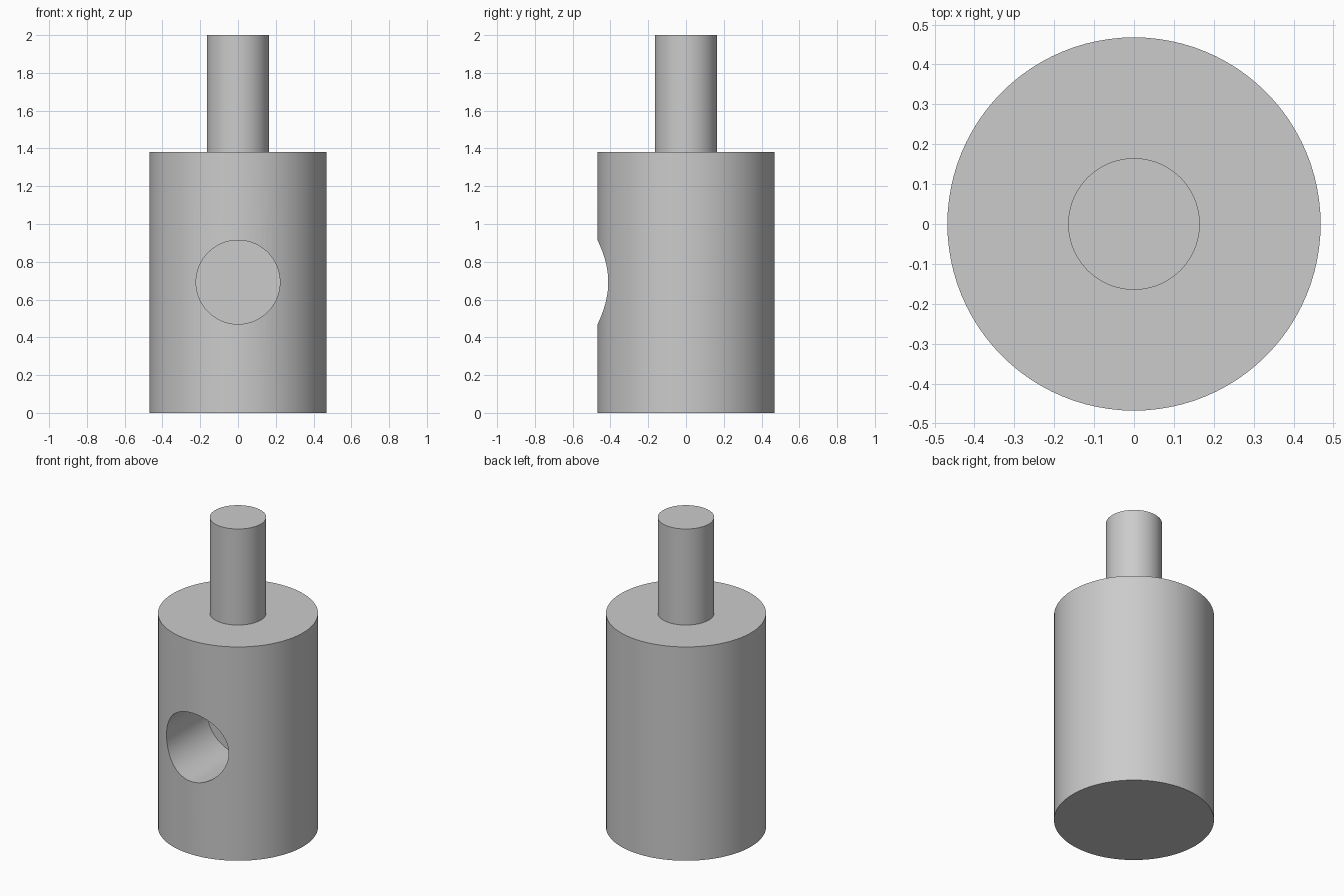
import bpy
import bmesh
import math

BODY_R, BODY_H = 0.468, 1.38
PIN_R, TOP = 0.165, 2.0
HOLE_R, HOLE_Z = 0.222, 0.692
SIDES = 96

default = bpy.data.objects.get("Cube")
if default:
    bpy.data.objects.remove(default, do_unlink=True)

# Plain grey material
grey = bpy.data.materials.new("plain_grey")
grey.use_nodes = True
color = (0.6, 0.6, 0.6, 1.0)
grey.diffuse_color = color
grey.node_tree.nodes["Principled BSDF"].inputs["Base Color"].default_value = color

# Stepped body and pin, turned from one profile
bm = bmesh.new()
profile = [(0, 0), (BODY_R, 0), (BODY_R, BODY_H), (PIN_R, BODY_H), (PIN_R, TOP), (0, TOP)]
verts = [bm.verts.new((r, 0, z)) for r, z in profile]
edges = [bm.edges.new(pair) for pair in zip(verts, verts[1:])]
bmesh.ops.spin(bm, geom=verts + edges, cent=(0, 0, 0), axis=(0, 0, 1),
               angle=math.tau, steps=SIDES)
bmesh.ops.remove_doubles(bm, verts=bm.verts, dist=0.0001)
bmesh.ops.recalc_face_normals(bm, faces=bm.faces)
mesh = bpy.data.meshes.new("stepped_body")
bm.to_mesh(mesh)
bm.free()
mesh.materials.append(grey)
body = bpy.data.objects.new("stepped_body", mesh)
bpy.context.collection.objects.link(body)

# Blind round hole from the front to the central axis
bpy.ops.mesh.primitive_cylinder_add(vertices=SIDES, radius=HOLE_R, depth=1,
                                    location=(0, -0.5, HOLE_Z),
                                    rotation=(math.pi / 2, 0, 0))
cutter = bpy.context.object
cutter.name = "hole_cutter"
cutter.hide_render = True
cutter.data.materials.append(grey)

cut = body.modifiers.new("front_hole", "BOOLEAN")
cut.operation = "DIFFERENCE"
cut.solver = "EXACT"
cut.object = cutter

bpy.ops.object.select_all(action="DESELECT")
body.select_set(True)
bpy.context.view_layer.objects.active = body
bpy.ops.object.modifier_apply(modifier=cut.name)
bpy.data.objects.remove(cutter, do_unlink=True)
bpy.ops.object.shade_smooth_by_angle(angle=math.radians(30))
